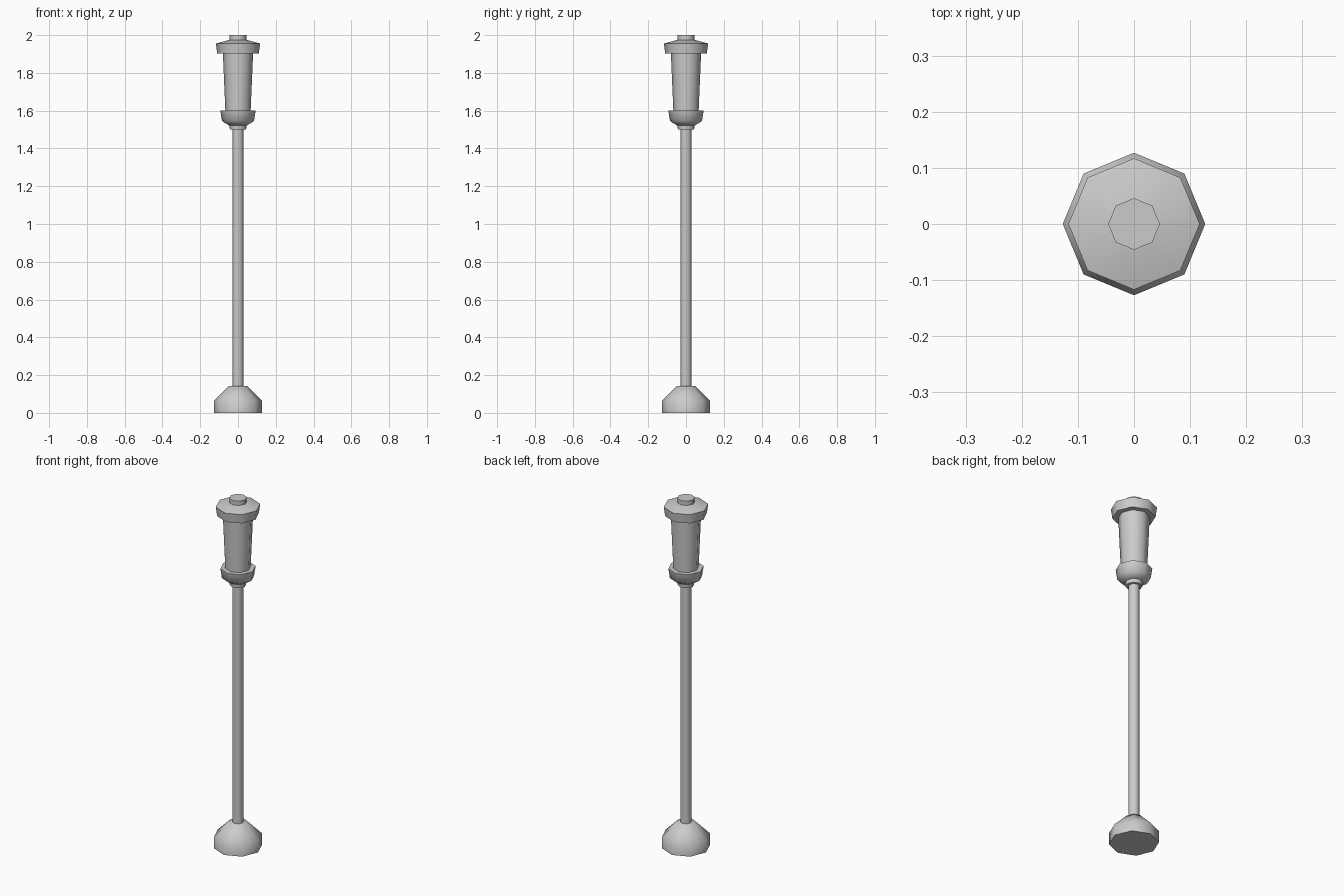
import bpy, bmesh, math

if "Cube" in bpy.data.objects:
    bpy.data.objects.remove(bpy.data.objects["Cube"])

SIDES = 8


def lathe(name, profile):
    """Spin a (radius, z) profile into a capped octagonal part, corners on the axes."""
    bm = bmesh.new()
    rings = []
    for r, z in profile:
        rings.append([bm.verts.new((r * math.cos(2 * math.pi * i / SIDES),
                                    r * math.sin(2 * math.pi * i / SIDES), z))
                      for i in range(SIDES)])
    for low, high in zip(rings, rings[1:]):
        for i in range(SIDES):
            j = (i + 1) % SIDES
            bm.faces.new((low[i], low[j], high[j], high[i]))
    bm.faces.new(rings[0][::-1])
    bm.faces.new(rings[-1])
    mesh = bpy.data.meshes.new(name)
    bm.to_mesh(mesh)
    bm.free()
    obj = bpy.data.objects.new(name, mesh)
    bpy.context.collection.objects.link(obj)
    # Smooth around the octagon, sharp at the hard profile steps
    bpy.ops.object.select_all(action='DESELECT')
    obj.select_set(True)
    bpy.context.view_layer.objects.active = obj
    bpy.ops.object.shade_smooth_by_angle(angle=math.radians(50))
    return obj


# Weighted foot and pole
lathe("base", [(0.127, 0), (0.127, 0.065), (0.048, 0.143)])
lathe("pole", [(0.029, 0.143), (0.029, 1.50)])

# Lamp holder: collar and flared cup
lathe("collar", [(0.043, 1.50), (0.046, 1.53)])
lathe("cup", [(0.048, 1.522), (0.085, 1.545), (0.093, 1.60)])

# Tapered lantern body
lathe("lantern", [(0.067, 1.60), (0.08, 1.905)])

# Cap and top knob
lathe("cap", [(0.110, 1.902), (0.117, 1.955), (0.046, 1.975)])
lathe("knob", [(0.046, 1.975), (0.046, 2.0)])
